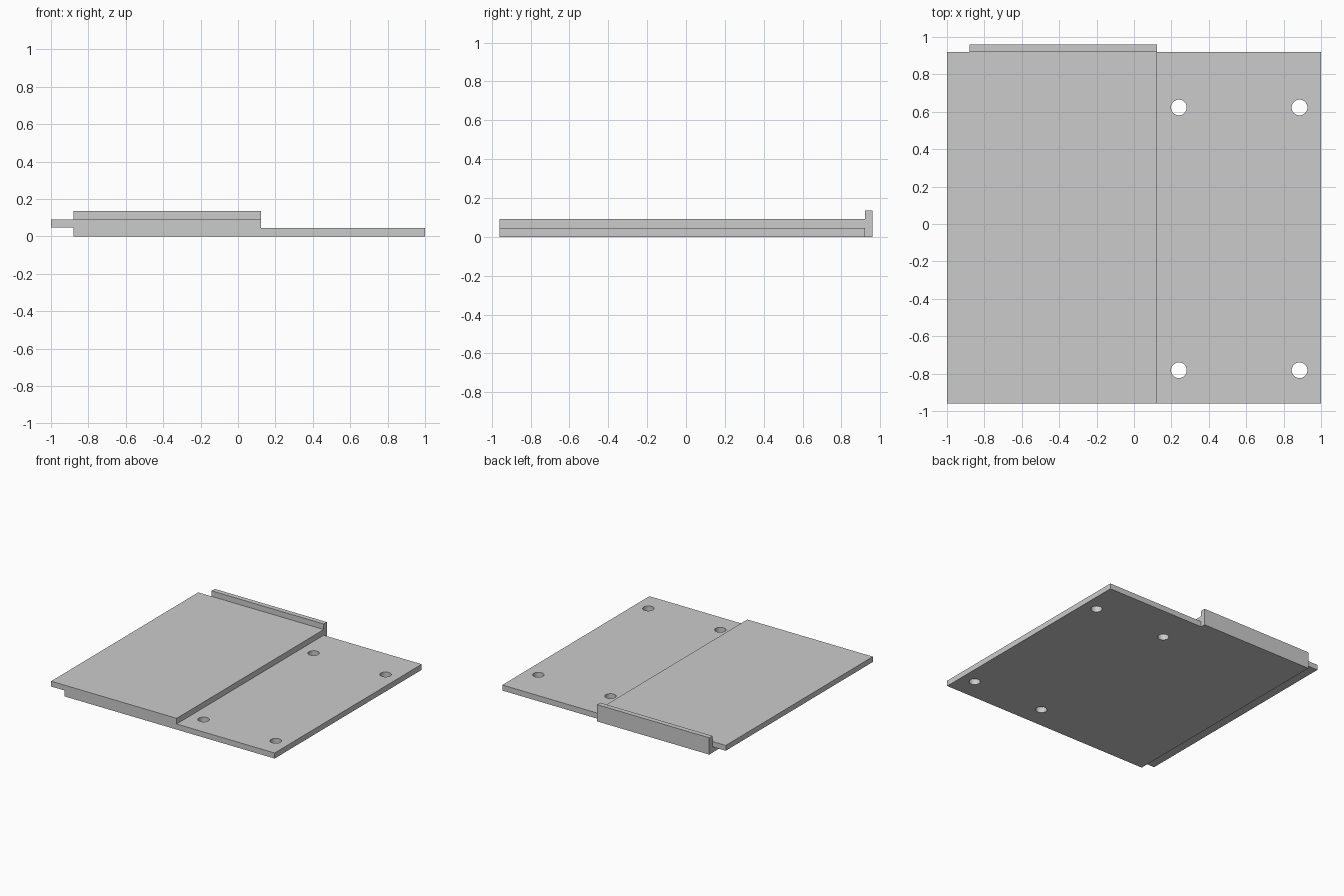
import bpy
import bmesh
from mathutils import Vector

cube = bpy.data.objects.get("Cube")
if cube:
    bpy.data.objects.remove(cube, do_unlink=True)

FRONT, BACK, LIP_BACK = -0.96, 0.92, 0.96
LEFT_EDGE, RIGHT_EDGE, STEP = 1.0, -1.0, 0.123
LIP_START = -0.88
BASE_TOP, OVERHANG, UPPER_TOP, LIP_TOP = 0.045, 0.048, 0.091, 0.136

grey = bpy.data.materials.new("plain grey")
grey.use_nodes = True
colour = (0.6, 0.6, 0.6, 1)
grey.diffuse_color = colour
grey.node_tree.nodes["Principled BSDF"].inputs["Base Color"].default_value = colour


def extrude_profile(name, points, start, direction):
    """Fill a closed profile and sweep it along a direction."""
    bm = bmesh.new()
    face = bm.faces.new([bm.verts.new(Vector(p) + Vector(start)) for p in points])
    result = bmesh.ops.extrude_face_region(bm, geom=[face])
    moved = [v for v in result["geom"] if isinstance(v, bmesh.types.BMVert)]
    bmesh.ops.translate(bm, verts=moved, vec=direction)
    bmesh.ops.recalc_face_normals(bm, faces=bm.faces)
    mesh = bpy.data.meshes.new(name)
    bm.to_mesh(mesh)
    bm.free()
    mesh.materials.append(grey)
    obj = bpy.data.objects.new(name, mesh)
    bpy.context.collection.objects.link(obj)
    return obj


# Stepped plate: low shelf on one side, raised overhanging shelf on the other
section = [(LIP_START, 0), (LEFT_EDGE, 0), (LEFT_EDGE, BASE_TOP), (STEP, BASE_TOP),
           (STEP, UPPER_TOP), (RIGHT_EDGE, UPPER_TOP), (RIGHT_EDGE, OVERHANG),
           (LIP_START, OVERHANG)]
plate = extrude_profile("stepped_plate", [(x, 0, z) for x, z in section],
                        (0, FRONT, 0), (0, BACK - FRONT, 0))

# Upright lip along the back edge
lip = [(BACK, 0), (LIP_BACK, 0), (LIP_BACK, LIP_TOP), (BACK, LIP_TOP)]
extrude_profile("back_lip", [(0, y, z) for y, z in lip],
                (LIP_START, 0, 0), (STEP - LIP_START, 0, 0))

# Four screw holes through the low shelf
for x in (0.24, 0.885):
    for y in (-0.782, 0.623):
        bpy.ops.mesh.primitive_cylinder_add(vertices=32, radius=0.042, depth=0.3,
                                            location=(x, y, 0))
        cutter = bpy.context.object
        cutter.name = "hole_cutter"
        cutter.data.materials.append(grey)
        cutter.hide_render = True
        cutter.hide_viewport = True
        cut = plate.modifiers.new("screw_hole", "BOOLEAN")
        cut.operation = "DIFFERENCE"
        cut.solver = "EXACT"
        cut.object = cutter

# Smooth hole walls while keeping the plate edges sharp
bpy.ops.object.select_all(action="DESELECT")
bpy.context.view_layer.objects.active = plate
plate.select_set(True)
for modifier in list(plate.modifiers):
    bpy.ops.object.modifier_apply(modifier=modifier.name)
bpy.ops.object.shade_smooth_by_angle()

# Remove the spent cutters
for obj in [o for o in bpy.data.objects if o.name.startswith("hole_cutter")]:
    bpy.data.objects.remove(obj, do_unlink=True)
